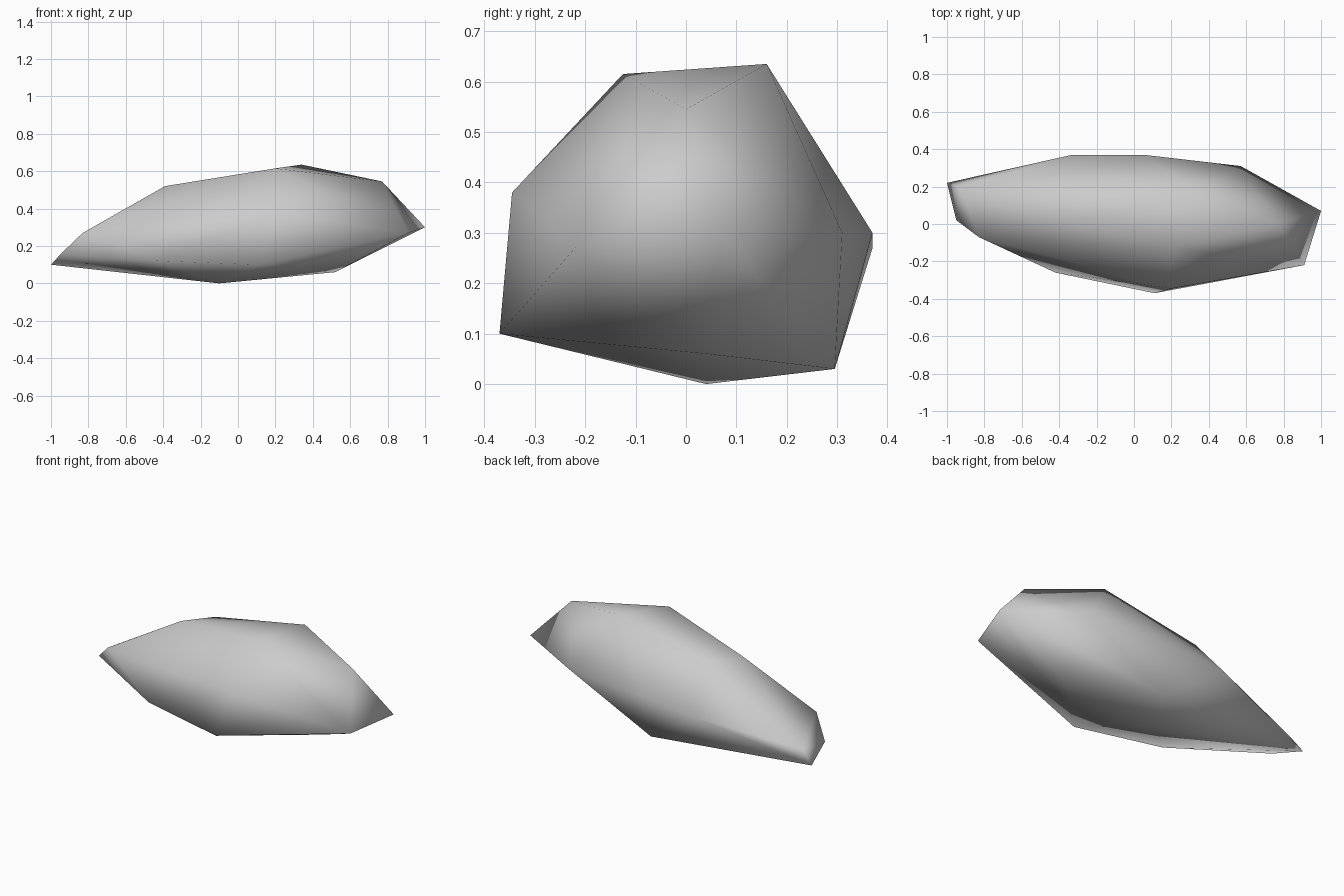
import bpy
import bmesh

old = bpy.data.objects.get("Cube")
if old:
    bpy.data.objects.remove(old, do_unlink=True)

# Stone colour
stone = bpy.data.materials.new("stone_grey")
stone.use_nodes = True
grey = (0.6, 0.6, 0.6, 1.0)
stone.diffuse_color = grey
stone.node_tree.nodes["Principled BSDF"].inputs["Base Color"].default_value = grey

# Corner points of the boulder, grouped by region
blunt_end = [(-1, .22, .10), (-.95, .02, .155), (-.83, -.07, .27), (-.93, .20, .17)]
pointed_end = [(1, .07, .30), (.91, -.22, .27)]
crest = [(-.39, .01, .52), (-.28, .18, .51), (.20, -.125, .615),
         (.34, .16, .635), (.77, 0, .545)]
front_side = [(-.42, -.26, .12), (.11, -.37, .10), (.20, -.345, .38)]
back_side = [(-.33, .37, .27), (.05, .37, .30), (.57, .31, .30)]
underside = [(-.10, .04, 0), (.03, .295, .03), (.52, .04, .06)]

# Wrap the corners in a faceted skin
bm = bmesh.new()
for group in (blunt_end, pointed_end, crest, front_side, back_side, underside):
    for corner in group:
        bm.verts.new(corner)
hull = bmesh.ops.convex_hull(bm, input=bm.verts)
spare = set(hull["geom_interior"]) | set(hull["geom_unused"])
bmesh.ops.delete(bm, geom=[v for v in spare if isinstance(v, bmesh.types.BMVert)],
                 context="VERTS")
bmesh.ops.recalc_face_normals(bm, faces=bm.faces)

# Soft shading over the whole low-poly surface
for face in bm.faces:
    face.smooth = True

mesh = bpy.data.meshes.new("boulder")
bm.to_mesh(mesh)
bm.free()
mesh.materials.append(stone)
boulder = bpy.data.objects.new("boulder", mesh)
bpy.context.collection.objects.link(boulder)
